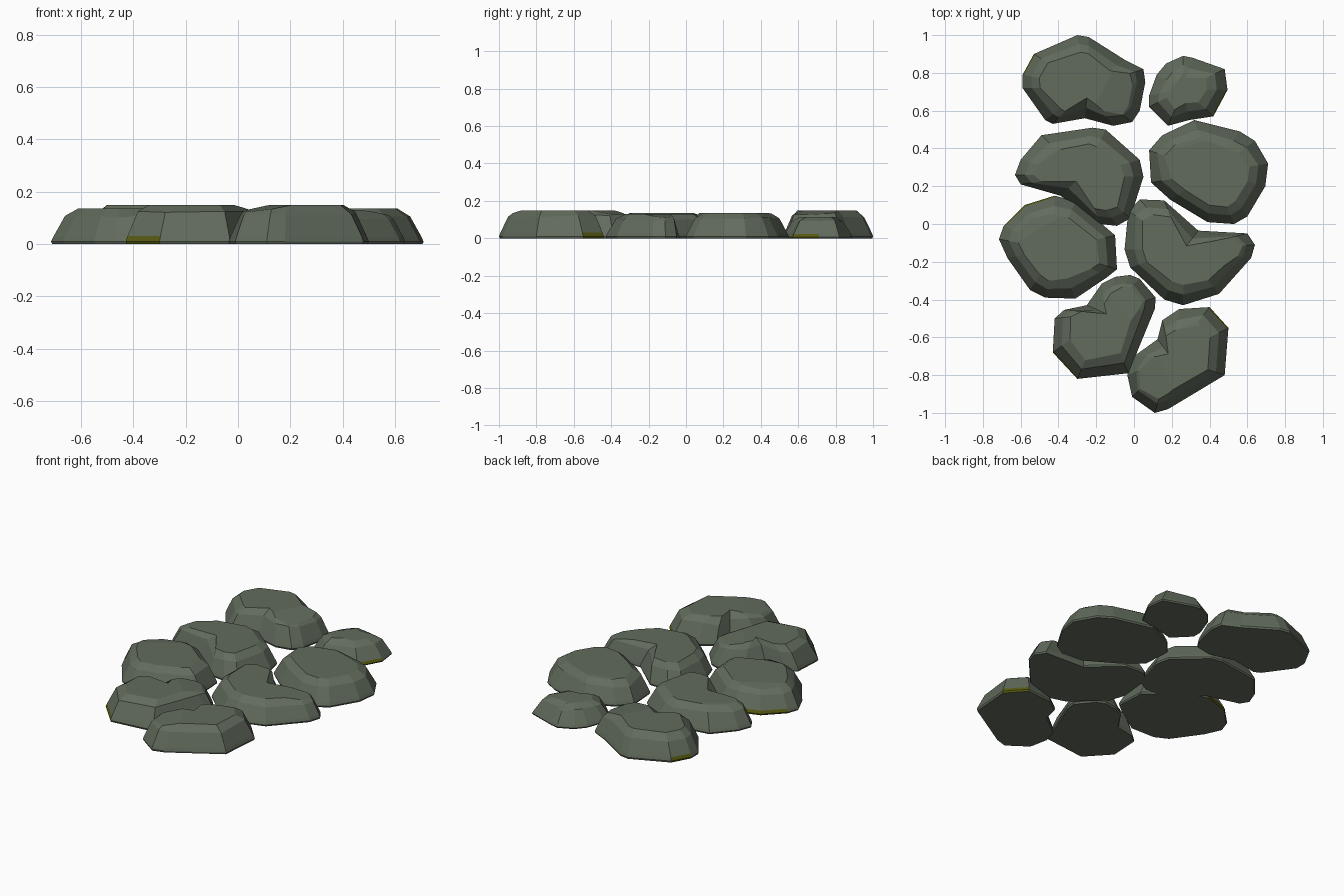
import bpy, bmesh, math, random
from mathutils import Vector

if "Cube" in bpy.data.objects:
    bpy.data.objects.remove(bpy.data.objects["Cube"])

random.seed(4)


def material(name, rgb):
    m = bpy.data.materials.new(name)
    m.diffuse_color = (*rgb, 1)
    m.use_nodes = True
    m.node_tree.nodes["Principled BSDF"].inputs["Base Color"].default_value = m.diffuse_color
    return m


STONE = material("grey_green_stone", (0.122, 0.148, 0.108))
MOSS = material("olive_moss", (0.10, 0.105, 0.006))


def stone(name, outline, height, chips=(), moss=None):
    """Loft an outline inward to a flat top, cut sloping chips, tint mossy base faces."""
    n = len(outline)
    pts = [Vector((x, y, 0)) for x, y in outline]
    centre = sum(pts, Vector()) / n
    wobble = [random.uniform(0.85, 1.15) for _ in pts]
    bm = bmesh.new()
    rings = []
    # base, moss line, shoulder, top edge: (inset, share of height)
    for inset, share in ((0.004, 0), (0, 0.07), (0.008, 0.2), (0.052, 0.78), (0.1, 1)):
        ring = []
        for p, w in zip(pts, wobble):
            q = p + (centre - p).normalized() * inset * w
            z = height * share * (1 + (w - 1) * 0.5 if 0.5 < share < 1 else 1)
            ring.append(bm.verts.new((q.x, q.y, z)))
        rings.append(ring)
    for a, b in zip(rings, rings[1:]):
        for i in range(n):
            j = (i + 1) % n
            bm.faces.new((a[i], a[j], b[j], b[i]))
    bm.faces.new(rings[0])
    bm.faces.new(rings[-1])
    bmesh.ops.recalc_face_normals(bm, faces=bm.faces)
    # chips: line point, downhill angle, slope
    for x, y, angle, slope in chips:
        a = math.radians(angle)
        bmesh.ops.bisect_plane(bm, geom=bm.verts[:] + bm.edges[:] + bm.faces[:], dist=1e-5,
                               plane_co=(x, y, height),
                               plane_no=(math.cos(a) * slope, math.sin(a) * slope, 1),
                               clear_outer=True)
        bmesh.ops.holes_fill(bm, edges=bm.edges[:], sides=0)
    bmesh.ops.recalc_face_normals(bm, faces=bm.faces)
    # moss on the low band near one spot
    if moss:
        spot = Vector((moss[0], moss[1], 0))
        for f in bm.faces:
            c = f.calc_center_median()
            if c.z < height * 0.2 and abs(f.normal.z) < 0.9 and (c - spot).length < moss[2]:
                f.material_index = 1
    me = bpy.data.meshes.new(name)
    bm.to_mesh(me)
    bm.free()
    me.materials.append(STONE)
    me.materials.append(MOSS)
    bpy.context.collection.objects.link(bpy.data.objects.new(name, me))


stone("back_left_stone",
      [(-.30, 1.0), (-.24, .99), (-.05, .87), (.05, .82), (.06, .75), (.03, .60), (-.01, .54),
       (-.11, .52), (-.26, .56), (-.43, .53), (-.47, .55), (-.59, .72), (-.59, .79), (-.53, .90)],
      .15, [(-.16, .72, -28, .15), (-.46, .85, 140, .25)], (-.56, .85, .07))

stone("back_right_small_stone",
      [(.26, .89), (.31, .88), (.48, .82), (.495, .71), (.42, .57), (.29, .55), (.18, .52),
       (.08, .62), (.08, .68), (.12, .79), (.17, .85)],
      .115, [(.17, .68, 185, .2)], (.46, .64, .05))

stone("upper_left_stone",
      [(-.22, .51), (-.15, .50), (.03, .34), (.05, .25), (-.02, .03), (-.09, -.01), (-.18, 0),
       (-.39, .15), (-.60, .21), (-.63, .26), (-.60, .34), (-.49, .47)],
      .135, [(-.38, .4, 125, .15)])

stone("upper_right_stone",
      [(.32, .55), (.56, .49), (.64, .44), (.71, .32), (.695, .20), (.60, .04), (.53, 0),
       (.39, .01), (.19, .13), (.09, .22), (.08, .39), (.15, .47)],
      .135, [(.3, .42, 105, .12)])

stone("middle_left_stone",
      [(-.42, .15), (-.31, .12), (-.10, -.06), (-.09, -.24), (-.14, -.28), (-.31, -.395),
       (-.47, -.39), (-.55, -.35), (-.67, -.18), (-.715, -.08), (-.69, -.01), (-.58, .10)],
      .135, [(-.42, .02, 120, .15)], (-.57, .08, .12))

stone("middle_right_stone",
      [(.03, .13), (.16, .125), (.34, -.035), (.60, -.05), (.64, -.11), (.62, -.18), (.45, -.37),
       (.26, -.43), (.16, -.40), (-.02, -.23), (-.05, -.135), (-.03, .07)],
      .13, [(.45, -.15, 20, .15)])

stone("front_left_stone",
      [(-.02, -.27), (.03, -.29), (.115, -.39), (.11, -.45), (-.03, -.79), (-.30, -.82),
       (-.43, -.68), (-.42, -.50), (-.37, -.455), (-.25, -.43), (-.17, -.315), (-.10, -.28)],
      .15, [(-.06, -.47, 45, .17)], (-.35, -.77, .05))

stone("front_right_stone",
      [(.24, -.45), (.40, -.44), (.50, -.55), (.48, -.80), (.18, -.98), (.11, -1.0),
       (-.01, -.915), (-.035, -.80), (0, -.70), (.125, -.61), (.15, -.51)],
      .15, [(.17, -.79, 205, .17), (.28, -.55, 100, .2)], (.46, -.5, .06))
